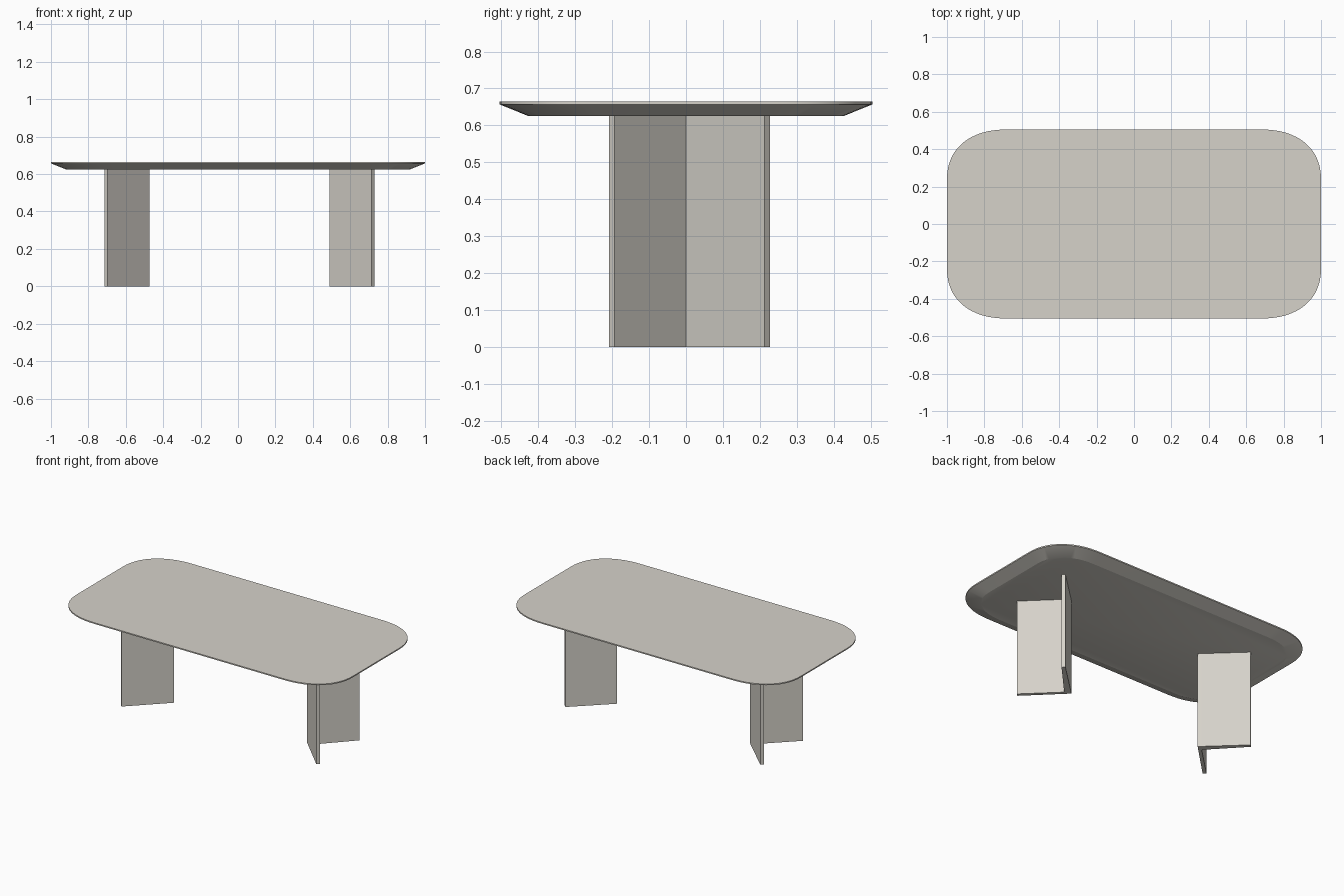
import bpy, bmesh, math

if "Cube" in bpy.data.objects:
    bpy.data.objects.remove(bpy.data.objects["Cube"])

mat = bpy.data.materials.new("warm grey")
mat.diffuse_color = (0.67, 0.645, 0.59, 1)
mat.use_nodes = True
mat.node_tree.nodes["Principled BSDF"].inputs["Base Color"].default_value = mat.diffuse_color


def loft(name, rings):
    """Join equal-length rings of points into a capped solid."""
    bm = bmesh.new()
    loops = [[bm.verts.new(p) for p in ring] for ring in rings]
    n = len(loops[0])
    for low, high in zip(loops, loops[1:]):
        for i in range(n):
            j = (i + 1) % n
            bm.faces.new((low[i], low[j], high[j], high[i]))
    bm.faces.new(loops[0][::-1])
    bm.faces.new(loops[-1])
    bmesh.ops.recalc_face_normals(bm, faces=bm.faces)
    me = bpy.data.meshes.new(name)
    bm.to_mesh(me)
    bm.free()
    me.materials.append(mat)
    ob = bpy.data.objects.new(name, me)
    bpy.context.collection.objects.link(ob)
    return ob


def outline(hx, hy, a, b, z, n=2.25, steps=16):
    """Rectangle with soft superellipse corners of size a by b."""
    pts = []
    for q in range(4):
        sx = 1 if q in (0, 3) else -1
        sy = 1 if q < 2 else -1
        for k in range(steps + 1):
            t = k / steps if q % 2 == 0 else 1 - k / steps
            t *= math.pi / 2
            cx = max(math.cos(t), 0) ** (2 / n)
            cy = max(math.sin(t), 0) ** (2 / n)
            pts.append((sx * (hx - a + a * cx), sy * (hy - b + b * cy), z))
    return pts


# Table top: thin rim over a wide undercut bevel
top = loft("table_top", [
    outline(0.92, 0.426, 0.26, 0.21, 0.625),
    outline(1.0, 0.505, 0.32, 0.27, 0.657),
    outline(1.0, 0.505, 0.32, 0.27, 0.665)])
bpy.context.view_layer.objects.active = top
top.select_set(True)
bpy.ops.object.shade_smooth_by_angle(angle=math.radians(20))

# Legs: V-shaped panels, point inwards, open outwards
profile = [(0.714, -0.209), (0.73, -0.193), (0.532, 0.0), (0.73, 0.212),
           (0.714, 0.228), (0.505, 0.03), (0.489, 0.014)]
for name, side, shift in (("right_leg", 1, 0), ("left_leg", -1, 0.016)):
    loft(name, [[(side * x + shift, y, z) for x, y in profile]
                for z in (0, 0.626)])
